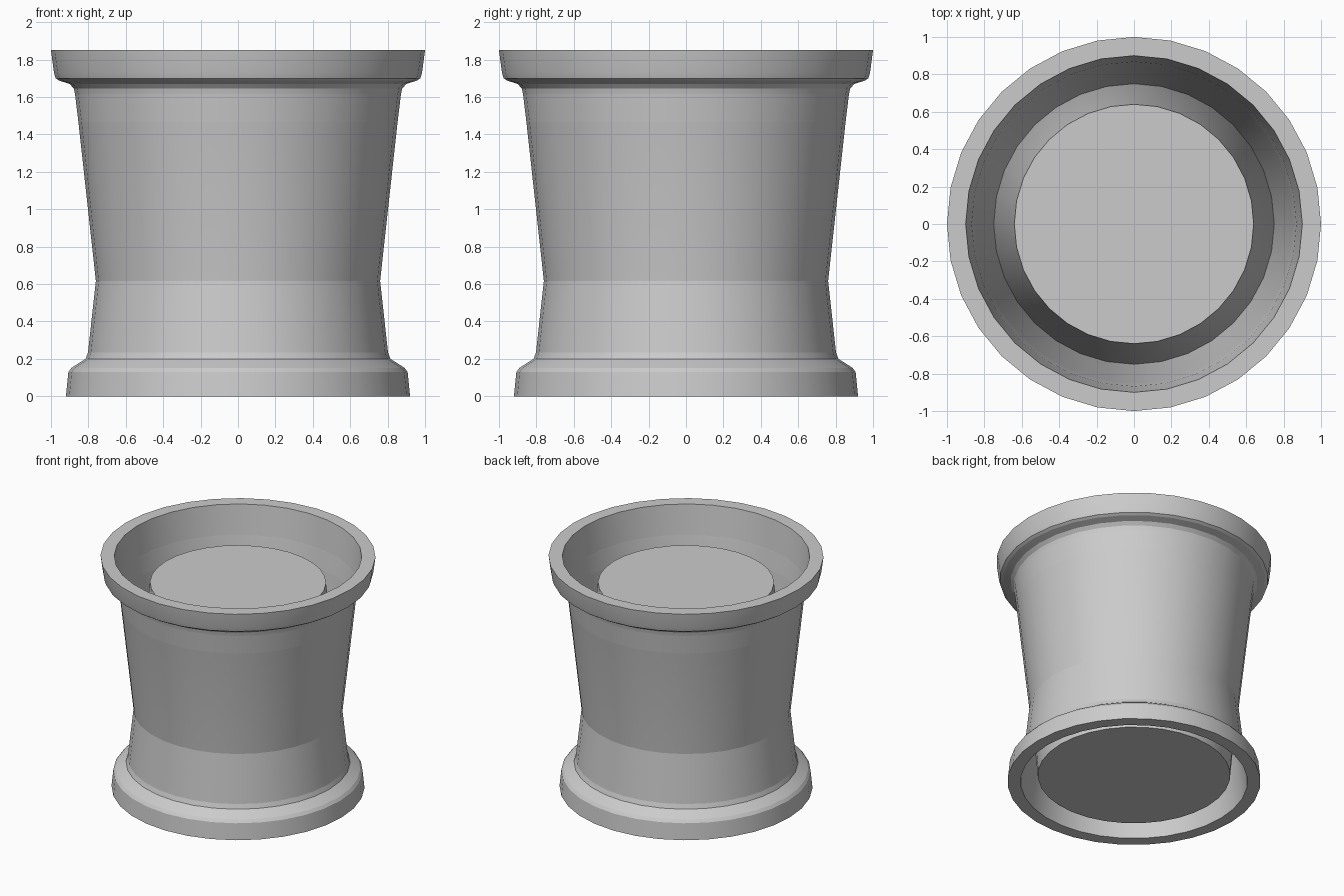
import bpy, bmesh
from math import cos, sin, tau

if "Cube" in bpy.data.objects:
    bpy.data.objects.remove(bpy.data.objects["Cube"])

SIDES = 32


def lathe(name, profile, closed, angle):
    """Revolve (radius, z) points around z; open profiles get end caps."""
    bm = bmesh.new()
    rings = [[bm.verts.new((r * cos(tau * i / SIDES), r * sin(tau * i / SIDES), z))
              for i in range(SIDES)] for r, z in profile]
    pairs = list(zip(rings, rings[1:]))
    if closed:
        pairs.append((rings[-1], rings[0]))
    else:
        bm.faces.new(rings[0])
        bm.faces.new(rings[-1])
    for a, b in pairs:
        for i in range(SIDES):
            j = (i + 1) % SIDES
            bm.faces.new((a[i], a[j], b[j], b[i]))
    bmesh.ops.recalc_face_normals(bm, faces=bm.faces)
    mesh = bpy.data.meshes.new(name)
    bm.to_mesh(mesh)
    bm.free()
    obj = bpy.data.objects.new(name, mesh)
    bpy.context.collection.objects.link(obj)
    bpy.ops.object.select_all(action='DESELECT')
    obj.select_set(True)
    bpy.context.view_layer.objects.active = obj
    bpy.ops.object.shade_smooth_by_angle(angle=angle)
    return obj


# Waisted outer shell with thick lips at the foot and the rim
lathe("outer_shell", [
    (0.92, 0.0), (0.907, 0.13), (0.89, 0.152), (0.85, 0.178), (0.815, 0.2), (0.802, 0.235),
    (0.76, 0.617),
    (0.868, 1.60), (0.878, 1.645), (0.90, 1.67), (0.955, 1.687), (0.975, 1.7), (0.984, 1.73),
    (1.0, 1.85),
    (0.90, 1.85), (0.75, 0.617), (0.825, 0.0)], True, 0.21)

# Solid core, widest where it meets the waist of the shell
lathe("inner_core", [
    (0.70, 0.055), (0.75, 0.617), (0.64, 1.64)], False, 0.5)
